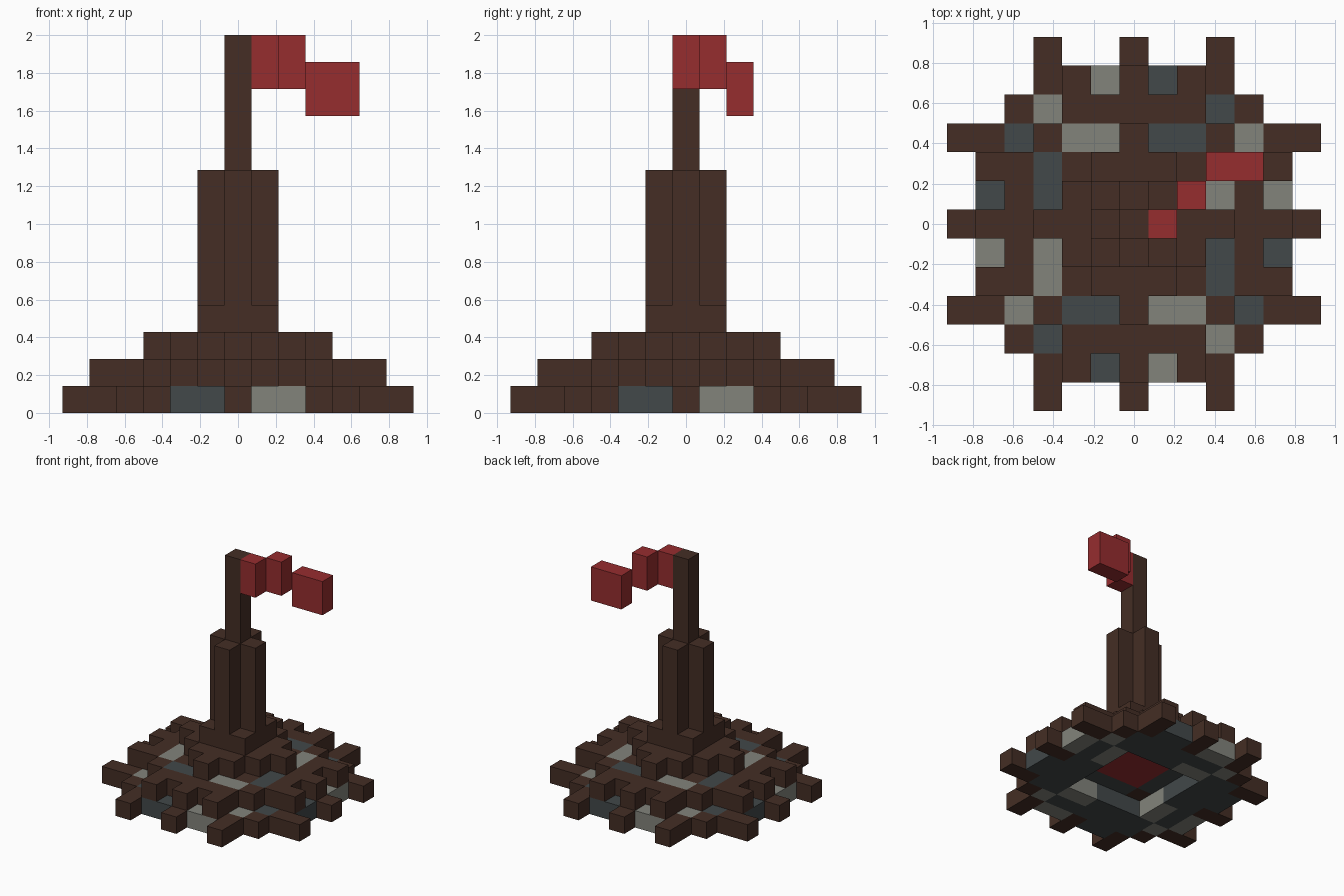
import bpy
import bmesh
from mathutils import Vector

cube = bpy.data.objects.get("Cube")
if cube:
    bpy.data.objects.remove(cube, do_unlink=True)

UNIT = 2 / 14  # edge of one block


def material(name, rgb):
    mat = bpy.data.materials.new(name)
    mat.use_nodes = True
    mat.diffuse_color = (*rgb, 1)
    mat.node_tree.nodes["Principled BSDF"].inputs["Base Color"].default_value = (*rgb, 1)
    return mat


WOOD = material("dark_wood", (0.058, 0.027, 0.018))
RED = material("red_cloth", (0.305, 0.026, 0.028))
PALE = material("pale_stone", (0.223, 0.227, 0.198))
SLATE = material("slate_stone", (0.054, 0.065, 0.067))

parts = {}    # part name -> (material, blocks)
filled = set()


def add(name, mat, plan, layers):
    """Stack a plan of (x, y) blocks over the given layers, skipping filled spots."""
    blocks = parts.setdefault(name, (mat, set()))[1]
    new = {(x, y, z) for x, y in plan for z in layers} - filled
    blocks |= new
    filled.update(new)


def turned(plan):
    """Repeat a plan at each quarter turn."""
    result = set()
    for x, y in plan:
        for _ in range(4):
            result.add((x, y))
            x, y = -y, x
    return result


def mirrored(plan):
    return [(-x, y) for x, y in plan]


def square(r):
    return {(x, y) for x in range(-r, r + 1) for y in range(-r, r + 1)}


def build(name, mat, blocks):
    """Make one mesh holding only the exposed faces of the blocks."""
    bm = bmesh.new()
    for block in blocks:
        centre = Vector(block) + Vector((0, 0, 0.5))
        for axis in range(3):
            for sign in (-1, 1):
                n = Vector((0, 0, 0))
                n[axis] = sign
                if tuple(int(block[i] + n[i]) for i in range(3)) in filled:
                    continue
                a = Vector((0, 0, 0))
                a[(axis + 1) % 3] = 0.5
                b = n.cross(a)
                mid = centre + n / 2
                bm.faces.new([bm.verts.new((mid + p) * UNIT)
                              for p in (-a - b, a - b, a + b, b - a)])
    bmesh.ops.remove_doubles(bm, verts=bm.verts, dist=0.001)
    mesh = bpy.data.meshes.new(name)
    bm.to_mesh(mesh)
    bm.free()
    mesh.materials.append(mat)
    bpy.context.collection.objects.link(bpy.data.objects.new(name, mesh))


# Outer stone ring, alternating slate and pale
outer = [(1, 5), (2, 5), (3, 4)]
add("outer_slate_stones", SLATE, turned(outer), [0])
add("outer_pale_stones", PALE, turned(mirrored(outer)), [0])

# Inner stone ring, two blocks deep
inner = [(1, 3), (2, 3)]
add("inner_slate_stones", SLATE, turned(inner), [0, 1])
add("inner_pale_stones", PALE, turned(mirrored(inner)), [0, 1])

# Wooden stakes and corner blocks around the ground layer
corner = [(3, 5), (3, 6), (4, 4)]
add("ground_stakes", WOOD,
    turned(corner + mirrored(corner) + [(0, 5), (0, 6)]), [0])

# Slate bed under the wooden ring, hollow in the middle
bed = {(x, y) for x, y in square(4)
       if x * x + y * y <= 20 and max(abs(x), abs(y)) >= 3}
add("slate_bed", SLATE, bed, [0])

# Wooden ring with short stakes on the second layer
add("wooden_ring", WOOD,
    turned([(x, 4) for x in range(-2, 3)] + [(x, 5) for x in (-2, 0, 2)]
           + [(3, 3), (0, 3), (2, 2)]), [1])

# Core seen through the hollow underside
add("red_core", RED, square(1), [1])
add("slate_core", SLATE, turned([(x, 2) for x in (-1, 0, 1)]), [1])

# Stepped mound
mound = square(1) | turned([(x, 2) for x in (-1, 0, 1)] + [(0, 3)])
add("mound", WOOD, mound, [2])
add("mound_top", WOOD, square(1), [3])

# Cross-shaped post and the pole above it
add("post", WOOD, turned([(0, 0), (0, 1)]), range(4, 9))
add("pole", WOOD, [(0, 0)], range(9, 14))

# Waving flag in steps
add("flag", RED, [(1, 0), (2, 1)], [12, 13])
add("flag", RED, [(3, 2), (4, 2)], [11, 12])

for part, (mat, blocks) in parts.items():
    build(part, mat, blocks)
